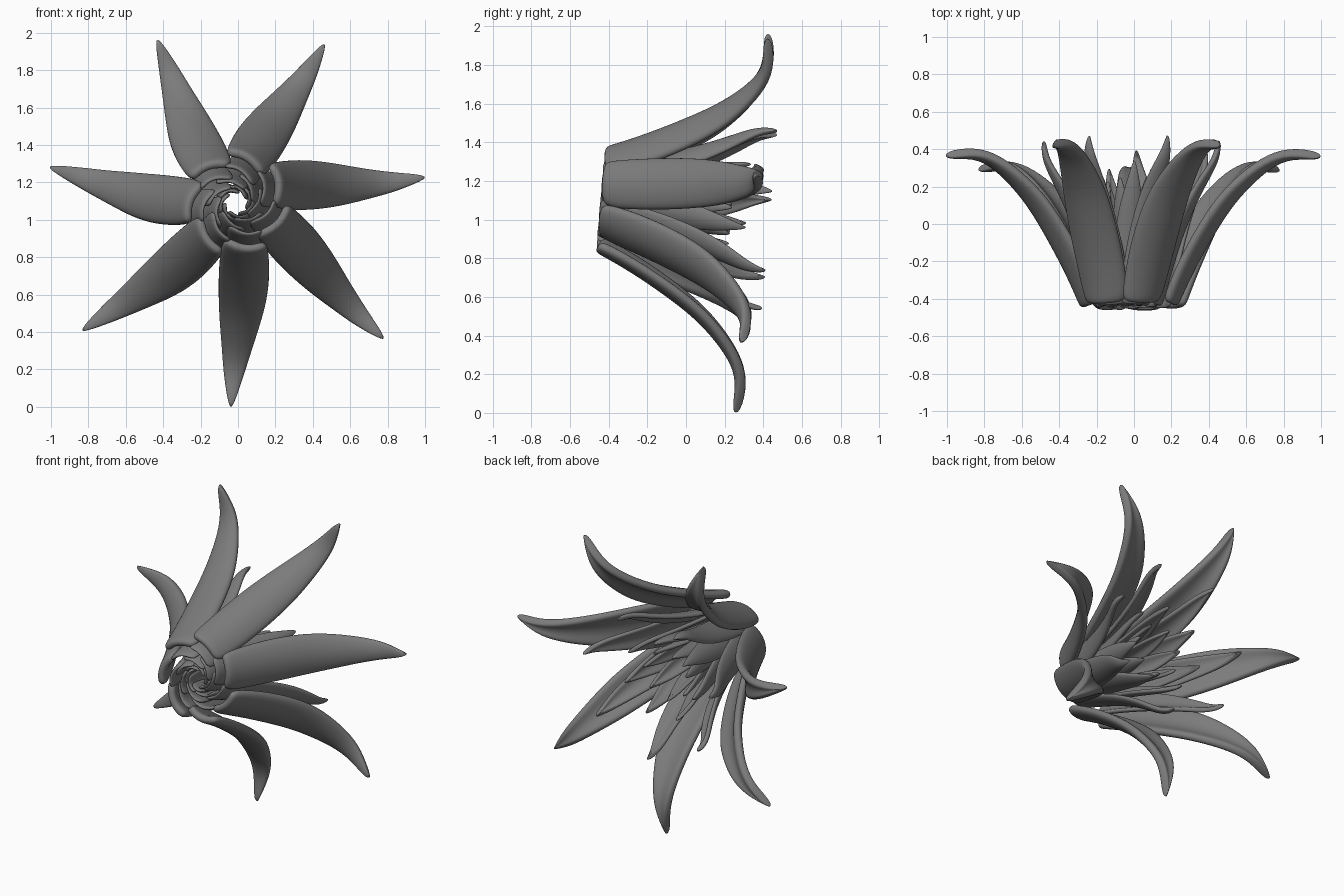
import bpy, math
from mathutils import Vector, Matrix

cube = bpy.data.objects.get("Cube")
if cube:
    bpy.data.objects.remove(cube)

grey = bpy.data.materials.new("matte_grey")
grey.use_nodes = True
grey.diffuse_color = (0.2, 0.2, 0.2, 1)
grey.node_tree.nodes["Principled BSDF"].inputs["Base Color"].default_value = (0.2, 0.2, 0.2, 1)

# The flower opens toward +y and leans slightly upward
LEAN = Matrix.Translation((-0.01, 0, 1.055)) @ Matrix.Rotation(-0.085, 4, "X")
ACROSS = (-1, -0.5, 0, 0.5, 1)


def petal(name, profile, angle, twist, thickness, cup, roll):
    """Cupped petal; profile rows are radius, distance along the axis, half width."""
    verts, faces = [], []
    last = len(profile) - 1
    n = len(ACROSS)
    radial = Vector((math.cos(angle), 0, math.sin(angle)))
    side = Vector((-math.sin(angle), 0, math.cos(angle)))
    axis = Vector((0, 1, 0))
    for i, (r, y, w) in enumerate(profile):
        a, b = profile[max(i - 1, 0)], profile[min(i + 1, last)]
        run = Vector((b[0] - a[0], b[1] - a[1])).normalized()
        inward = axis * run.x - radial * run.y
        fade = (1 - i / last) ** 1.5
        turn = twist * fade
        centre = radial * r * math.cos(turn) + side * r * math.sin(turn) + axis * y
        for u in ACROSS:
            lift = w * (cup * u * u - roll * fade * u)
            verts.append(LEAN @ (centre + side * w * u + inward * lift))
    for i in range(last):
        for j in range(n - 1):
            k = i * n + j
            faces.append((k, k + 1, k + n + 1, k + n))
    mesh = bpy.data.meshes.new(name)
    mesh.from_pydata(verts, [], faces)
    mesh.materials.append(grey)
    mesh.update()
    obj = bpy.data.objects.new(name, mesh)
    bpy.context.collection.objects.link(obj)
    solid = obj.modifiers.new("thickness", "SOLIDIFY")
    solid.thickness = thickness
    solid.offset = 0
    smooth = obj.modifiers.new("smooth", "SUBSURF")
    smooth.levels = smooth.render_levels = 2
    mesh.shade_smooth()


def whorl(name, count, start, profile, twist, thickness, cup, roll):
    for i in range(count):
        angle = math.radians(start + 360 * i / count)
        petal(f"{name}_{i + 1}", profile, angle, math.radians(twist), thickness, cup, roll)


# Long outer petals with recurved tips
outer = [(.245, -.445, .105), (.265, -.39, .125), (.335, -.24, .134), (.43, -.07, .136),
         (.53, .09, .125), (.625, .2, .105), (.74, .305, .076), (.865, .365, .048), (1.035, .345, .004)]
whorl("outer_petal", 7, 11.3, outer, 14, 0.054, 0.35, 0.1)

# Slim petals lying inside the outer ones, tips turned toward the axis
second = [(.175, -.45, .09), (.195, -.36, .1), (.245, -.18, .097), (.315, .02, .083),
          (.385, .17, .064), (.44, .27, .047), (.475, .35, .026), (.48, .44, .003)]
whorl("inner_petal", 7, 15.5, second, 15, 0.03, 0.4, 0.2)

# Broad short leaves around the hollow heart
third = [(.115, -.45, .08), (.14, -.33, .09), (.175, -.13, .086), (.22, .06, .068), (.25, .19, .038), (.26, .32, .003)]
whorl("heart_leaf", 7, 36, third, 16, 0.028, 0.4, 0.2)
fourth = [(.076, -.44, .055), (.09, -.32, .062), (.115, -.12, .062), (.14, .05, .05), (.155, .15, .028), (.16, .24, .003)]
whorl("core_leaf", 7, 10, fourth, 14, 0.024, 0.5, 0.12)
